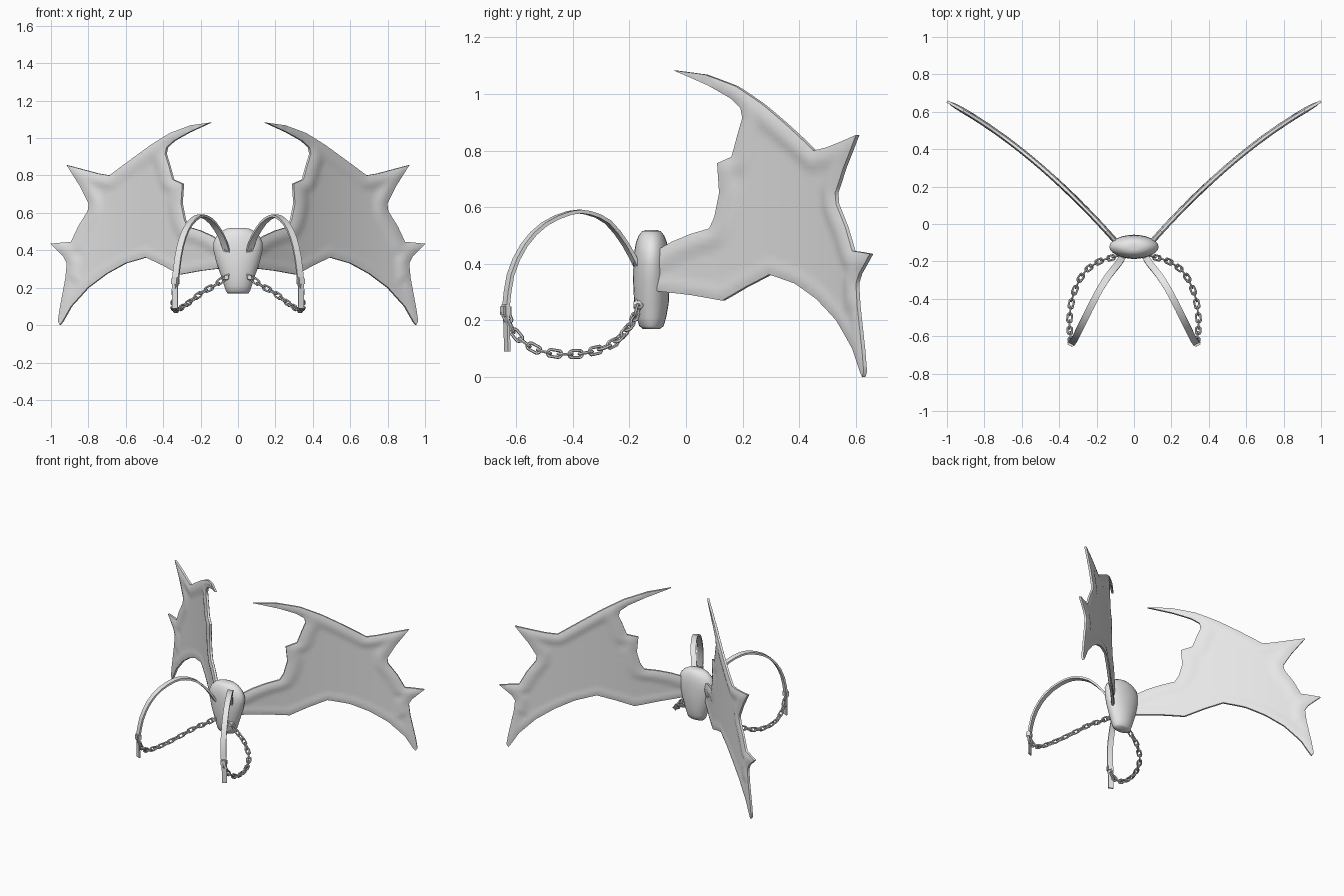
import bpy, bmesh, math
from mathutils import Vector, Matrix
from mathutils.geometry import delaunay_2d_cdt, intersect_point_line

if "Cube" in bpy.data.objects:
    bpy.data.objects.remove(bpy.data.objects["Cube"], do_unlink=True)

grey = bpy.data.materials.new("plain_grey")
grey.use_nodes = True
COLOUR = (0.8, 0.8, 0.8, 1)
grey.diffuse_color = COLOUR
grey.node_tree.nodes["Principled BSDF"].inputs["Base Color"].default_value = COLOUR


def finish(name, bm, mirrored=True, angle=40):
    """Turn a bmesh into a shaded object, mirrored across x if it is a pair."""
    bmesh.ops.recalc_face_normals(bm, faces=bm.faces)
    mesh = bpy.data.meshes.new(name)
    bm.to_mesh(mesh)
    bm.free()
    mesh.materials.append(grey)
    obj = bpy.data.objects.new(name, mesh)
    bpy.context.collection.objects.link(obj)
    bpy.ops.object.select_all(action="DESELECT")
    obj.select_set(True)
    bpy.context.view_layer.objects.active = obj
    bpy.ops.object.shade_smooth_by_angle(angle=math.radians(angle))
    if mirrored:
        obj.modifiers.new("mirror", "MIRROR").use_mirror_merge = False


def loft(bm, rings, closed=False):
    """Skin a list of equal-sized point rings, capping the ends if open."""
    rows = [[bm.verts.new(p) for p in ring] for ring in rings]
    pairs = list(zip(rows, rows[1:] + rows[:1]))
    for a, b in pairs if closed else pairs[:-1]:
        for i in range(len(a)):
            j = (i + 1) % len(a)
            bm.faces.new((a[i], a[j], b[j], b[i]))
    if not closed:
        bm.faces.new(rows[0])
        bm.faces.new(rows[-1])


def curve_through(points, steps=12):
    """Smooth curve through the given points."""
    p = [Vector(q) for q in points]
    p = [2 * p[0] - p[1]] + p + [2 * p[-1] - p[-2]]
    out = []
    for a, b, c, d in zip(p, p[1:], p[2:], p[3:]):
        for k in range(steps):
            t = k / steps
            out.append(b + (c - a) * t / 2 + (a - 2.5 * b + 2 * c - d / 2) * t * t
                       + (1.5 * (b - c) + (d - a) / 2) * t ** 3)
    return out + [p[-2]]


# Body: rounded, tapering pack. Rows are height, half width, half depth
body_rows = [(.17, .055, .03), (.18, .064, .043), (.21, .074, .052), (.26, .09, .061),
             (.34, .117, .065), (.40, .131, .064), (.44, .132, .061), (.475, .116, .055),
             (.50, .09, .045), (.515, .062, .033), (.52, .03, .015)]


def body_ring(z, w, d, sides=24):
    angles = [math.tau * i / sides for i in range(sides)]
    return [(w * math.cos(a), -.122 + d * math.sin(a), z) for a in angles]


bm = bmesh.new()
loft(bm, [body_ring(*row) for row in body_rows])
finish("body", bm, mirrored=False, angle=60)

# Wings: outline in x and z, from the arm over the hook and spikes to the lower edge
upper = [(.08, .44), (.14, .478), (.2, .505), (.265, .525), (.283, .565), (.30, .65),
         (.293, .755), (.345, .778), (.368, .86), (.385, .915), (.378, .95), (.34, .985),
         (.26, 1.03), (.145, 1.083), (.25, 1.068), (.36, 1.027), (.46, .965), (.57, .885),
         (.685, .80), (.745, .81), (.913, .855), (.84, .74), (.795, .65), (.80, .61),
         (.85, .53), (.89, .445), (.93, .442), (1, .435), (.93, .365), (.912, .33)]
lower = [(.92, .25), (.95, .09), (.96, .02), (.95, 0), (.935, .02), (.89, .10), (.80, .20),
         (.70, .275), (.60, .33), (.49, .362), (.40, .32), (.31, .27), (.2, .29), (.08, .305)]
outline = [Vector(p) for p in upper + lower]
edges = list(zip(outline, outline[1:]))


def sweep_back(x):
    """Depth of the wing sheet at a given x."""
    return -.09 + .9925 * (x - .1) - .329 * (x - .1) * (x - .5)


def half_thickness(p):
    """Thin membrane with a raised bone along the border."""
    best, index = 9, 0
    for i, (a, b) in enumerate(edges):
        q, t = intersect_point_line(p, a, b)
        gap = (p - a.lerp(b, min(1, max(0, t)))).length
        if gap < best:
            best, index = gap, i
    rim, reach = (.008, .075) if index < len(upper) else (.004, .05)
    return .007 + rim * math.sin(math.pi * min(1, best / reach))


border = []
for a, b in edges + [(outline[-1], outline[0])]:
    n = max(1, round((b - a).length / .025))
    border += [a.lerp(b, k / n) for k in range(n)]
border.reverse()
STEP = .02
grid = [Vector((i * STEP + (j % 2) * STEP / 2, j * STEP)) for i in range(4, 51) for j in range(1, 55)]
grid = [g for g in grid if min((g - q).length for q in border) > STEP * .55]
points, _, tris, *_ = delaunay_2d_cdt(border + grid, [], [list(range(len(border)))], 1, 1e-5)

bm = bmesh.new()
front, back = {}, {}
for i in {i for t in tris for i in t}:
    x, z = points[i]
    slope = (sweep_back(x + .01) - sweep_back(x - .01)) / .02
    offset = Vector((-slope, 1, 0)).normalized() * half_thickness(points[i])
    middle = Vector((x, sweep_back(x), z))
    front[i], back[i] = bm.verts.new(middle - offset), bm.verts.new(middle + offset)
sides = {(t[k - 1], t[k]) for t in tris for k in range(3)}
for t in tris:
    bm.faces.new([front[i] for i in t])
    bm.faces.new([back[i] for i in reversed(t)])
# close the rim between front and back sheets
for a, b in sides:
    if (b, a) not in sides:
        bm.faces.new((front[b], front[a], back[a], back[b]))
finish("wings", bm, angle=60)

# Shoulder straps: flat ribbons arching forward
across = Vector((.9, .43, 0)).normalized()


def ribbon(bm, path, width, thick):
    rings = []
    for i, p in enumerate(path):
        tangent = (path[min(i + 1, len(path) - 1)] - path[max(i - 1, 0)]).normalized()
        out = across.cross(tangent).normalized() * thick / 2
        side = across * width / 2
        rings.append([p + side + out, p - side + out, p - side - out, p + side - out])
    loft(bm, rings)


strap = [(.06, -.172, .39), (.085, -.213, .468), (.135, -.275, .547), (.18, -.345, .58),
         (.215, -.41, .58), (.26, -.5, .54), (.296, -.572, .465), (.32, -.62, .36), (.335, -.637, .235)]
bm = bmesh.new()
ribbon(bm, curve_through(strap, 2), .036, .013)
finish("shoulder_straps", bm, angle=30)

bm = bmesh.new()
ribbon(bm, [Vector((.335, -.637, .25)), Vector((.337, -.633, .17)), Vector((.336, -.631, .09))], .032, .01)
finish("strap_ends", bm, angle=30)

# Buckles joining straps and strap ends
bm = bmesh.new()
turn = Matrix.Rotation(math.atan2(across.y, across.x), 4, "Z")
bmesh.ops.create_cube(bm, size=1, matrix=Matrix.Translation((.335, -.637, .235)) @ turn
                      @ Matrix.Diagonal((.042, .03, .042, 1)))
bmesh.ops.bevel(bm, geom=bm.edges[:], offset=.006, segments=2, affect="EDGES")
finish("buckles", bm)

# Studs where straps and chains meet the body
bm = bmesh.new()
for x, z in ((.06, .405), (.062, .255)):
    place = Matrix.Translation((x, -.172, z)) @ Matrix.Rotation(math.pi / 2, 4, "X")
    bmesh.ops.create_cone(bm, cap_ends=True, segments=10, radius1=.016, radius2=.012, depth=.026, matrix=place)
finish("body_studs", bm)

# Chains: interlocking oval links, each turned a quarter from the last
chain = [(.065, -.165, .26), (.12, -.18, .215), (.19, -.203, .175), (.27, -.265, .115), (.325, -.38, .082),
         (.345, -.51, .092), (.34, -.595, .145), (.335, -.637, .225)]
path = curve_through(chain)


def link(bm, place, wire=.0055, bend=.0125, steps=14):
    rings = []
    for i in range(steps):
        a = math.tau * (i + .5) / steps
        out = Vector((math.cos(a), math.sin(a), 0))
        mid = out * bend + Vector((math.copysign(bend, out.x), 0, 0))
        section = [math.tau * k / 6 for k in range(6)]
        rings.append([place @ (mid + wire * (out * math.cos(b) + Vector((0, 0, math.sin(b))))) for b in section])
    loft(bm, rings, closed=True)


bm = bmesh.new()
PITCH = .038
travel, count = PITCH, 0
for a, b in zip(path, path[1:]):
    travel += (b - a).length
    if travel >= PITCH:
        travel -= PITCH
        turn = (b - a).to_track_quat("X", "Z").to_matrix().to_4x4()
        roll = Matrix.Rotation(math.pi / 2 * (count % 2), 4, "X")
        spot = b - (b - a).normalized() * travel
        link(bm, Matrix.Translation(spot) @ turn @ roll)
        count += 1
finish("chains", bm)
